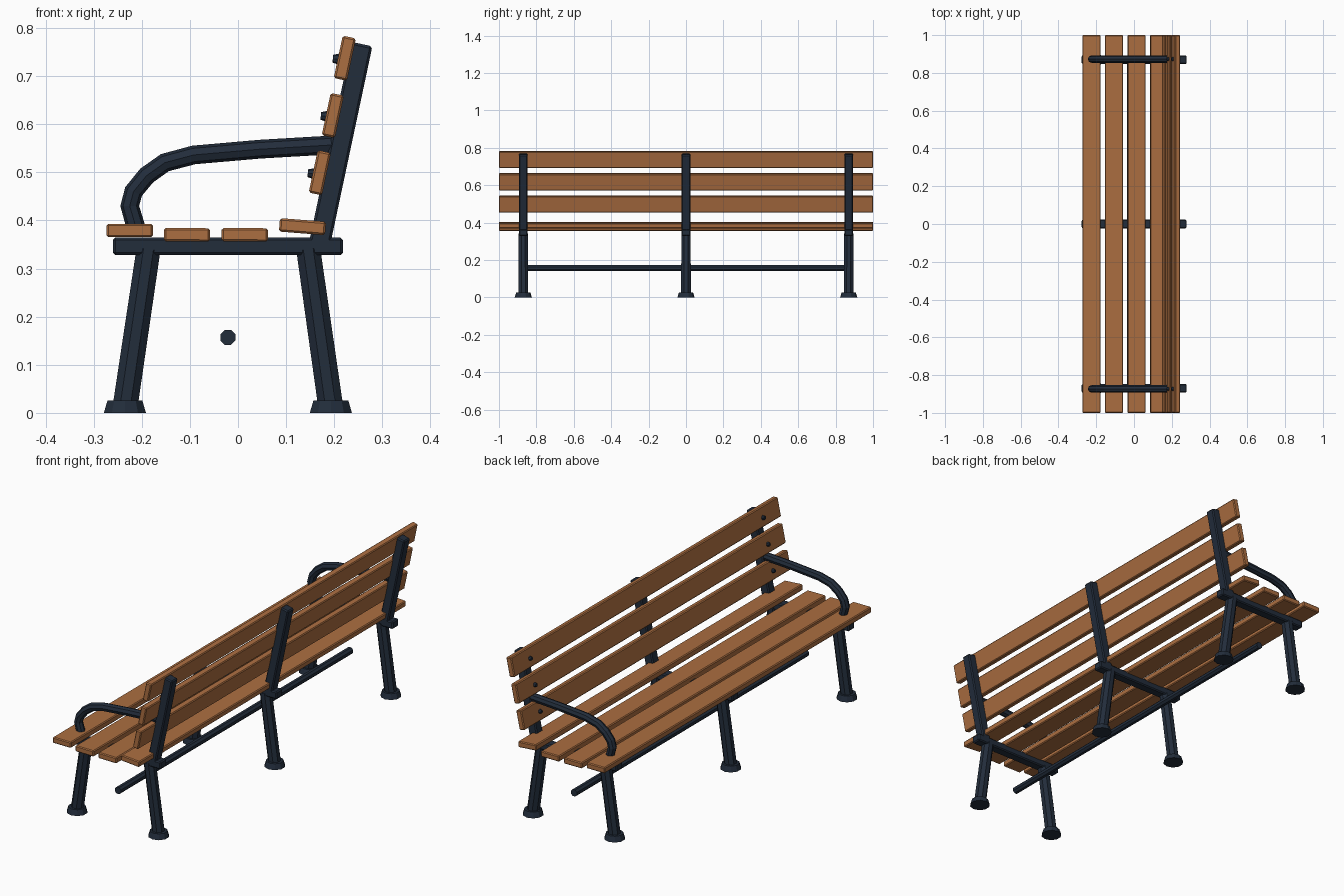
import bpy
from math import radians
from mathutils import Vector

cube = bpy.data.objects.get("Cube")
if cube:
    bpy.data.objects.remove(cube, do_unlink=True)


def material(name, colour):
    m = bpy.data.materials.new(name)
    m.use_nodes = True
    m.diffuse_color = colour
    m.node_tree.nodes["Principled BSDF"].inputs["Base Color"].default_value = colour
    return m


WOOD = material("warm wood", (0.41, 0.156, 0.052, 1))
IRON = material("dark iron", (0.016, 0.026, 0.044, 1))


def finish(obj, name, mat, bevel=0):
    obj.name = name
    obj.data.materials.append(mat)
    if bevel:
        mod = obj.modifiers.new("Bevel", "BEVEL")
        mod.width = bevel
        mod.segments = 1
    return obj


def box(name, centre, size, mat, bevel, tilt=0):
    bpy.ops.mesh.primitive_cube_add(size=1, location=centre)
    obj = bpy.context.object
    obj.scale = size
    bpy.ops.object.transform_apply(location=False, rotation=False, scale=True)
    obj.rotation_euler.y = radians(tilt)
    return finish(obj, name, mat, bevel)


def rod(name, start, end, r1, r2, sides=8, turn=0.0):
    """Faceted rod or cone between two points."""
    start, end = Vector(start), Vector(end)
    axis = end - start
    bpy.ops.mesh.primitive_cone_add(vertices=sides, radius1=r1, radius2=r2,
                                    depth=axis.length)
    obj = bpy.context.object
    obj.rotation_euler.z = radians(turn)
    bpy.ops.object.transform_apply(location=False, rotation=True, scale=False)
    obj.location = (start + end) / 2
    obj.rotation_euler = Vector((0, 0, 1)).rotation_difference(axis).to_euler()
    return finish(obj, name, IRON)


# Wooden seat slats: x, z, tilt
for x, z, tilt in [(-0.225, 0.379, 0), (-0.106, 0.370, 0.5),
                   (0.014, 0.370, 0.5), (0.134, 0.387, 4.5)]:
    box("seat_slat", (x, 0, z), (0.096, 2, 0.028), WOOD, 0.004, tilt)

# Wooden backrest slats, leaning back with the posts
LEAN = 12
BACK = [(0.170, 0.499), (0.197, 0.618), (0.222, 0.737)]
for x, z in BACK:
    box("back_slat", (x, 0, z), (0.028, 2, 0.09), WOOD, 0.004, LEAN)

# Three iron frames: rail, back post, legs and feet
for y in (-0.87, 0, 0.87):
    box("seat_rail", (-0.021, y, 0.346), (0.478, 0.046, 0.036), IRON, 0.005)
    box("back_post", (0.213, y, 0.556), (0.044, 0.046, 0.43), IRON, 0.005, LEAN)
    for name, top, bottom in [("front_leg", -0.186, -0.235),
                              ("rear_leg", 0.146, 0.193)]:
        rod(name, (bottom, y, 0.01), (top, y, 0.34), 0.028, 0.027, 8, 22.5)
        rod(name + "_foot", (bottom, y, 0), (bottom, y, 0.026),
            0.046, 0.038, 10)

# Long brace between the frames
rod("brace_bar", (-0.021, -0.87, 0.157), (-0.021, 0.87, 0.157), 0.017, 0.017, 8, 22.5)

# Armrest path in x, z
ARM = [(0.20, 0.557), (0.046, 0.548), (-0.092, 0.536), (-0.152, 0.52),
       (-0.19, 0.493), (-0.217, 0.46), (-0.225, 0.43), (-0.212, 0.385)]
for y in (-0.873, 0.873):
    curve = bpy.data.curves.new("armrest", "CURVE")
    curve.dimensions = "3D"
    curve.bevel_depth = 0.0195
    curve.bevel_resolution = 2
    curve.use_fill_caps = True
    spline = curve.splines.new("POLY")
    spline.points.add(len(ARM) - 1)
    for p, (x, z) in zip(spline.points, ARM):
        p.co = (x, y, z, 1)
    spline.use_smooth = False
    arm = bpy.data.objects.new("armrest", curve)
    bpy.context.collection.objects.link(arm)
    finish(arm, "armrest", IRON)

    # Bolt heads on the backrest slats
    for x, z in BACK:
        rod("bolt", (x - 0.01, y, z - 0.002), (x - 0.025, y, z - 0.001),
            0.012, 0.008, 8)
